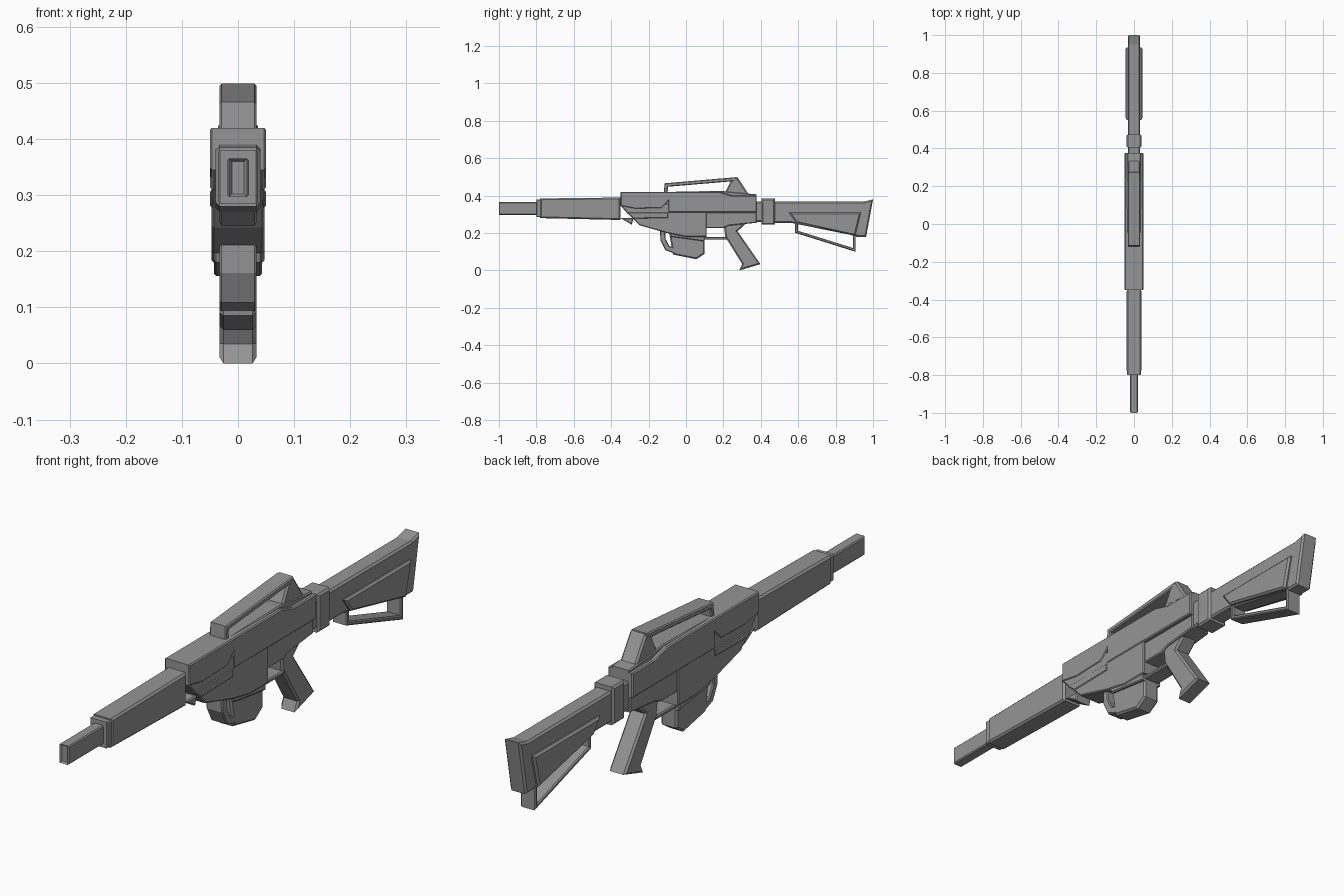
import bpy, bmesh
from mathutils import Vector

cube = bpy.data.objects.get("Cube")
if cube:
    bpy.data.objects.remove(cube, do_unlink=True)

grey = bpy.data.materials.new("gunmetal grey")
grey.use_nodes = True
grey.diffuse_color = (0.3, 0.3, 0.3, 1)
shader = grey.node_tree.nodes["Principled BSDF"]
shader.inputs["Base Color"].default_value = grey.diffuse_color

# Shared half widths, chamfers and key positions
WIDE, BODY, MIDDLE, SLIM, NARROW = 0.05, 0.047, 0.04, 0.033, 0.02
FINE, SOFT = 0.004, 0.007
DECK, SEAM, KEEL = 0.42, 0.31, 0.18
NOSE, REAR, PORT = -0.35, 0.377, -0.095
STOCK_TOP, STOCK_LOW = 0.368, 0.255


def slab(name, half, profile, chamfer=FINE, recess=0):
    """Extrude a (y, z) side profile to both sides and chamfer its rims."""
    bm = bmesh.new()
    left, right = [[bm.verts.new((x, y, z)) for y, z in profile] for x in (half, -half)]
    bm.faces.new(left)
    bm.faces.new(reversed(right))
    for i in range(len(profile)):
        bm.faces.new((left[i - 1], right[i - 1], right[i], left[i]))
    bmesh.ops.recalc_face_normals(bm, faces=bm.faces)
    rims = [e for e in bm.edges if e.verts[0].co.x == e.verts[1].co.x]
    bmesh.ops.bevel(bm, geom=rims, offset=chamfer, segments=1, profile=0.5,
                    affect='EDGES', clamp_overlap=True)
    if recess:
        bm.normal_update()
        mouth = [f for f in bm.faces if f.normal.y < -0.9]
        bmesh.ops.inset_individual(bm, faces=mouth, thickness=recess, depth=-recess)
    mesh = bpy.data.meshes.new(name)
    bm.to_mesh(mesh)
    bm.free()
    mesh.materials.append(grey)
    part = bpy.data.objects.new(name, mesh)
    bpy.context.collection.objects.link(part)


def block(name, half, front, back, low, high, chamfer=FINE, recess=0):
    """A chamfered box given by its extents along y and z."""
    corners = [(front, low), (back, low), (back, high), (front, high)]
    slab(name, half, corners, chamfer, recess)


def strap(name, half, path, thickness):
    """A flat bar of even thickness following a (y, z) path with mitred corners."""
    points = [Vector(p) for p in path]
    upper, lower = [], []
    for i, point in enumerate(points):
        before = (point - points[max(i - 1, 0)]).normalized()
        after = (points[min(i + 1, len(points) - 1)] - point).normalized()
        along = (before + after).normalized()
        reach = thickness / 2 / along.dot(before if i else after)
        side = Vector((-along.y, along.x)) * reach
        upper.append(point + side)
        lower.append(point - side)
    slab(name, half, upper + lower[::-1])


# Barrel with a recessed muzzle, and the handguard around it
block("barrel", NARROW, -1, -0.75, 0.297, 0.365, recess=SOFT)
block("handguard_cap", 0.036, -0.8, -0.75, 0.285, 0.38)
slab("handguard", MIDDLE, [(-0.78, 0.28), (NOSE, 0.27), (NOSE, 0.39), (-0.78, 0.385)], SOFT)
slab("handguard_hook", SLIM, [(NOSE, 0.28), (-0.29, 0.245), (-0.28, 0.28)])

# Receiver: wide upper shell, raised spine and narrower lower body
slab("upper_receiver", WIDE, [
    (NOSE, DECK), (NOSE, 0.345), (-0.27, 0.33), (-0.13, 0.334), (PORT, 0.37),
    (PORT, SEAM), (REAR, SEAM), (REAR, 0.4), (0.25, 0.4), (0.18, DECK)])
slab("receiver_spine", 0.036, [
    (PORT, STOCK_TOP), (REAR, STOCK_TOP), (REAR, 0.407), (KEEL, 0.426), (PORT, DECK)])
slab("lower_receiver", BODY, [
    (NOSE, 0.36), (NOSE, 0.345), (-0.25, 0.242), (-0.1, 0.2), (0, KEEL),
    (0.11, KEEL), (0.11, 0.36)])
slab("side_panel", WIDE, [(-0.32, SEAM), (-0.28, 0.277), (PORT, 0.28), (PORT, SEAM)])
slab("magazine_well", 0.043, [(-0.09, 0.21), (-0.08, KEEL), (0.1, 0.156), (0.1, 0.21)])

# Magazine and the curved hoop in front of it
slab("magazine", SLIM, [(-0.09, 0.2), (-0.07, 0.085), (0.055, 0.06), (0.1, 0.09),
                        (0.1, 0.2)], SOFT)
strap("front_hoop", SLIM, [(-0.125, 0.22), (-0.123, 0.165), (-0.1, 0.12),
                           (-0.06, 0.105)], 0.028)

# Trigger housing, guard and pistol grip
slab("trigger_housing", MIDDLE, [(0.1, SEAM), (0.1, 0.227), (0.2, 0.227), (0.23, 0.24),
                                 (REAR, STOCK_LOW), (REAR, SEAM)])
block("trigger_guard", SLIM, 0.09, 0.22, 0.165, KEEL)
slab("pistol_grip", SLIM, [(0.2, 0.26), (0.21, KEEL), (0.3, 0.035), (0.285, 0),
                           (0.398, 0.034), (0.276, 0.21), (0.33, 0.26)], SOFT)

# Carrying handle: bent bar on a sturdy rear leg
strap("carry_handle", SLIM, [(-0.11, 0.4), (-0.105, 0.457), (0.27, 0.489)], 0.02)
slab("handle_rear_leg", SLIM, [(0.2, 0.4), (0.24, 0.48), (0.275, 0.499), (0.34, 0.4)], SOFT)

# Neck and collar joining the stock
block("stock_neck", SLIM, 0.36, 0.48, 0.26, STOCK_TOP, SOFT)
block("stock_collar", MIDDLE, 0.405, 0.475, 0.245, 0.384, SOFT)

# Stock with raised side panels and butt plate
slab("stock", SLIM, [(0.46, STOCK_TOP), (0.46, STOCK_LOW), (0.56, STOCK_LOW),
                     (0.93, KEEL), (0.965, STOCK_TOP)], SOFT)
slab("stock_panel", 0.045, [(0.55, SEAM), (0.59, STOCK_LOW), (0.905, 0.186),
                            (0.935, SEAM)], SOFT)
slab("butt_plate", SLIM, [(0.95, STOCK_TOP), (1, 0.38), (0.963, KEEL), (0.91, KEEL)], SOFT)

# Open sling loop beneath the stock
strap("sling_loop", 0.03, [(0.59, 0.26), (0.59, 0.207), (0.9, 0.11), (0.9, 0.2)], 0.015)
